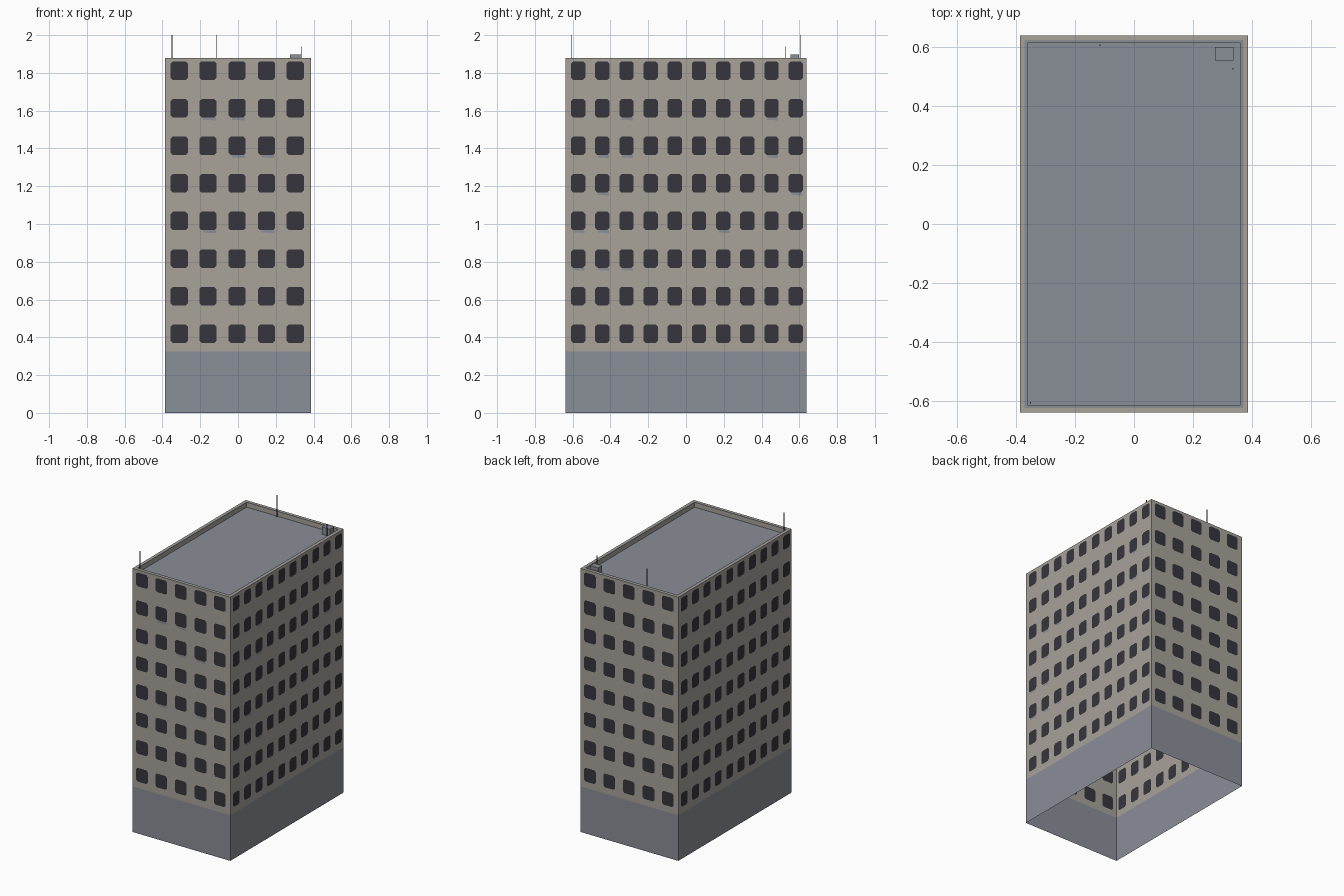
import bpy, bmesh
from mathutils import Vector

if "Cube" in bpy.data.objects:
    bpy.data.objects.remove(bpy.data.objects["Cube"])

HX, HY, TOP = 0.386, 0.638, 1.88      # half sizes and parapet height
BASE, DECK = 0.325, 1.845             # top of grey base, roof deck level
UP = Vector((0, 0, 1))


def material(name, rgb):
    m = bpy.data.materials.new(name)
    lin = [(c / 255 / 12.92) if c < 11 else ((c / 255 + 0.055) / 1.055) ** 2.4 for c in rgb]
    m.diffuse_color = (*lin, 1)
    m.use_nodes = True
    m.node_tree.nodes["Principled BSDF"].inputs["Base Color"].default_value = m.diffuse_color
    return m


MATS = [material("beige plaster", (168, 163, 154)),
        material("grey concrete", (138, 142, 151)),
        material("dark glass", (54, 53, 61)),
        material("dark metal", (62, 63, 68))]
BEIGE, GREY, GLASS, METAL = range(4)


def finish(bm, name):
    bmesh.ops.remove_doubles(bm, verts=bm.verts, dist=1e-5)
    me = bpy.data.meshes.new(name)
    bm.to_mesh(me)
    bm.free()
    for m in MATS:
        me.materials.append(m)
    ob = bpy.data.objects.new(name, me)
    bpy.context.collection.objects.link(ob)
    return ob


def face(bm, pts, mat):
    bm.faces.new([bm.verts.new(p) for p in pts]).material_index = mat


def box(name, lo, hi, mat):
    bm = bmesh.new()
    bmesh.ops.create_cube(bm, size=1)
    for v in bm.verts:
        v.co = [(a + b) / 2 + c * (b - a) for a, b, c in zip(lo, hi, v.co)]
    for f in bm.faces:
        f.material_index = mat
    return finish(bm, name)


ROWS = [0.419 + 0.199 * i for i in range(8)]
WIN_H = 0.049                         # half height of a window


def bounds(centres, lo, hi):
    return [lo] + [(a + b) / 2 for a, b in zip(centres, centres[1:])] + [hi]


# Flat wall: grey base, then cells each holding one corner-cut window
def wall(name, origin, u, half, cols, win_w, stains):
    bm = bmesh.new()
    P = lambda a, z: origin + u * a + UP * z
    face(bm, [P(-half, 0), P(half, 0), P(half, BASE), P(-half, BASE)], GREY)
    ub, zb = bounds(cols, -half, half), bounds(ROWS, BASE, TOP)
    k = 0.012
    for i, a in enumerate(cols):
        for j, z in enumerate(ROWS):
            w, h = win_w, WIN_H
            octo = [(-w + k, -h), (w - k, -h), (w, -h + k), (w, h - k),
                    (w - k, h), (-w + k, h), (-w, h - k), (-w, -h + k)]
            o = [P(a + x, z + y) for x, y in octo]
            c = [P(ub[i], zb[j]), P(ub[i + 1], zb[j]), P(ub[i + 1], zb[j + 1]), P(ub[i], zb[j + 1])]
            face(bm, o, GLASS)
            for s in range(4):
                n = (s + 1) % 4
                face(bm, [c[s], c[n], o[2 * s + 1], o[2 * s]], BEIGE)
                face(bm, [c[n], o[(2 * s + 2) % 8], o[2 * s + 1]], BEIGE)
            # weathered grey streak under some windows
            if (i, j) in stains:
                out = u.cross(UP) * 0.001
                face(bm, [P(a - w * .6, z - h - .012) + out, P(a + w * .9, z - h - .016) + out,
                          P(a + w * .9, z - h) + out, P(a - w * .6, z - h) + out], GREY)
    finish(bm, name)


FRONT = [-0.311, -0.159, -0.005, 0.151, 0.303]
SIDE = [-0.571 + 0.128 * i for i in range(10)]
X, Y = Vector((1, 0, 0)), Vector((0, 1, 0))
front_st = {(1, 6), (2, 6), (2, 5), (3, 5), (1, 3), (3, 3)}
side_st = {(2, 6), (8, 6), (1, 5), (2, 5), (8, 5), (1, 4), (9, 4), (0, 3), (1, 3),
           (6, 3), (0, 2), (1, 2), (2, 2)}
wall("front_wall", -Y * HY, X, HX, FRONT, 0.046, front_st)
wall("back_wall", Y * HY, -X, HX, FRONT, 0.046, set())
wall("right_wall", X * HX, Y, HY, SIDE, 0.038, side_st)
wall("left_wall", -X * HX, -Y, HY, SIDE, 0.038, set())

# Parapet rim (beige outside, grey inside), its inner faces and the roof deck
bm = bmesh.new()


def loop(inset, z):
    x, y = HX - inset, HY - inset
    return [Vector(p) for p in ((-x, -y, z), (x, -y, z), (x, y, z), (-x, y, z))]


rings = [loop(0, TOP), loop(0.015, TOP), loop(0.025, TOP), loop(0.025, DECK)]
for r, mat in enumerate((BEIGE, GREY, BEIGE)):
    for s in range(4):
        n = (s + 1) % 4
        face(bm, [rings[r][s], rings[r][n], rings[r + 1][n], rings[r + 1][s]], mat)
face(bm, rings[3], GREY)
finish(bm, "roof_and_parapet")

# Rooftop unit and antennas
box("rooftop_unit", (0.274, 0.553, DECK), (0.337, 0.598, 1.897), GREY)
for name, x, y, top in (("front_antenna", -0.35, -0.605, 2.0),
                        ("back_antenna", -0.115, 0.605, 2.0),
                        ("short_antenna", 0.335, 0.525, 1.94)):
    box(name, (x - .002, y - .002, DECK), (x + .002, y + .002, top), METAL)
